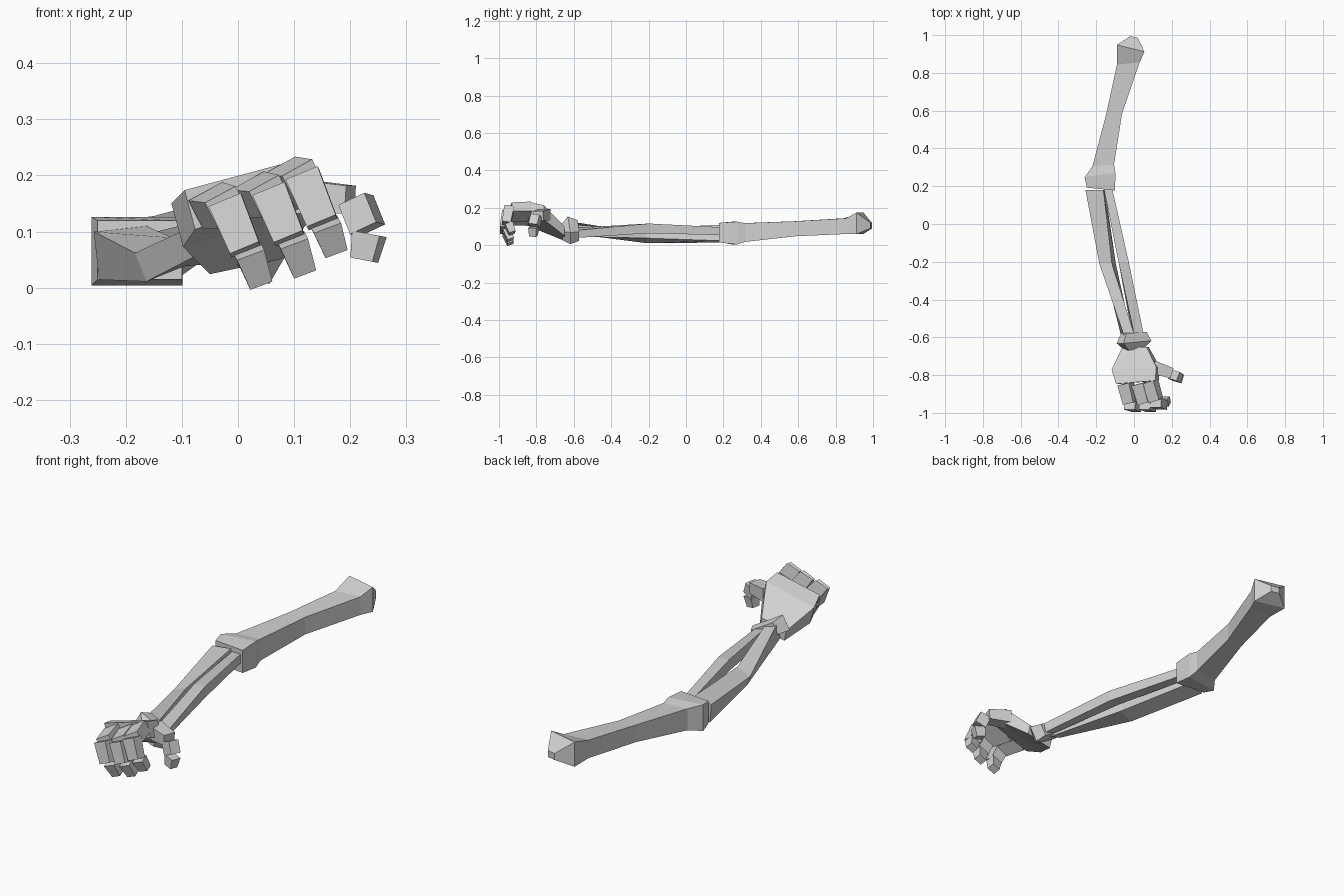
import bpy
from math import cos, sin, radians
from mathutils import Vector

if "Cube" in bpy.data.objects:
    bpy.data.objects.remove(bpy.data.objects["Cube"])

bone = bpy.data.materials.new("bone_grey")
bone.use_nodes = True
bone.diffuse_color = (0.64, 0.64, 0.64, 1)
bone.node_tree.nodes["Principled BSDF"].inputs["Base Color"].default_value = bone.diffuse_color


def skin(name, rings):
    """Join four-cornered rings into a closed, flat-shaded part."""
    verts = [v for ring in rings for v in ring]
    last = len(verts) - 4
    faces = [(0, 1, 2, 3), (last + 3, last + 2, last + 1, last)]
    for k in range(0, last, 4):
        for i in range(4):
            j = (i + 1) % 4
            faces.append((k + j, k + i, k + i + 4, k + j + 4))
    mesh = bpy.data.meshes.new(name)
    mesh.from_pydata(verts, [], faces)
    mesh.materials.append(bone)
    obj = bpy.data.objects.new(name, mesh)
    bpy.context.collection.objects.link(obj)
    return obj


def corners(centre, u, v):
    return [centre - u - v, centre + u - v, centre + u + v, centre - u + v]


def shaft(name, sections):
    """Loft sections of (x, y, z, width, height, roll, skew) along the arm, from back to front."""
    rings = []
    for x, y, z, width, height, roll, skew in sections:
        r = radians(roll)
        u = Vector((cos(r), skew, sin(r))) * width / 2
        v = Vector((-sin(r), 0, cos(r))) * height / 2
        rings.append(corners(Vector((x, y, z)), u, v))
    return skin(name, rings)


def segment(name, start, end, across, width, depth, taper=0.9):
    """Tapered box from start to end, with its width along the given direction."""
    a, b = Vector(start), Vector(end)
    axis = (b - a).normalized()
    u = Vector(across)
    u = (u - axis * u.dot(axis)).normalized()
    v = u.cross(axis)
    u, v = u * width / 2, v * depth / 2
    return skin(name, [corners(a, u, v), corners(b, u * taper, v * taper)])


# Upper arm, from the shoulder knob to the elbow block
shaft("upper_arm", [
    (0.0, 0.99, 0.105, 0.04, 0.03, 0, -0.2),
    (-0.018, 0.93, 0.117, 0.146, 0.115, 0, -0.25),
    (-0.03, 0.85, 0.102, 0.12, 0.084, 0, 0.1),
    (-0.106, 0.58, 0.088, 0.085, 0.08, 0, 0.1),
    (-0.163, 0.31, 0.068, 0.115, 0.1, 0, 0.1),
    (-0.18, 0.26, 0.065, 0.163, 0.122, 0, 0.15),
    (-0.175, 0.185, 0.067, 0.15, 0.105, 0, -0.1),
])

# Pair of forearm bones
shaft("outer_forearm", [
    (-0.205, 0.18, 0.062, 0.095, 0.086, 6, 0),
    (-0.14, -0.21, 0.05, 0.072, 0.055, 22, 0),
    (-0.03, -0.6, 0.085, 0.058, 0.065, -15, 0),
])
shaft("inner_forearm", [
    (-0.138, 0.19, 0.075, 0.044, 0.042, 0, 0),
    (-0.055, -0.2, 0.09, 0.054, 0.052, 0, 0),
    (0.022, -0.59, 0.066, 0.052, 0.042, -15, 0),
])

# Wrist collar, tilted down towards the thumb side
shaft("wrist", [
    (0.0, -0.575, 0.078, 0.125, 0.055, -30, 0.05),
    (0.0, -0.625, 0.08, 0.17, 0.072, -30, 0.08),
    (0.0, -0.665, 0.068, 0.085, 0.05, -25, 0.08),
])

# Palm, rising from the wrist to the knuckles
shaft("hand", [
    (0.008, -0.65, 0.062, 0.13, 0.05, 12, 0),
    (0.01, -0.765, 0.143, 0.245, 0.08, 15, 0.05),
    (0.018, -0.838, 0.167, 0.215, 0.072, 15, 0.08),
])

# Three curled fingers, each shifted from the first
hand_across = (0.89, 0, 0.45)
fingers = [
    ("outer", (0, 0, 0), 1.0),
    ("middle", (0.078, 0, 0.02), 1.0),
    ("inner", (0.137, 0.012, 0.048), 0.85),
]
for label, shift, length in fingers:
    s = Vector(shift)
    knuckle = Vector((-0.045, -0.845, 0.146)) + s * 0.95
    bend = Vector((-0.02, -0.948, 0.143)) + s
    top = Vector((-0.022, -0.957, 0.153)) + s
    low = Vector((0.013, -0.972, 0.068)) + s
    tip_top = low + Vector((0.006, 0.012, -0.003))
    tip_end = tip_top + Vector((0.02, 0.022, -0.056)) * length
    segment(label + "_finger_base", knuckle, bend, hand_across, 0.07, 0.058)
    segment(label + "_finger_middle", top, low, hand_across, 0.062, 0.052)
    segment(label + "_finger_tip", tip_top, tip_end, hand_across, 0.052, 0.044, 0.8)

# Thumb, reaching sideways and then bending down
thumb_across = (0.3, 1, 0)
segment("thumb_base", (0.1, -0.757, 0.163), (0.2, -0.79, 0.157), thumb_across, 0.07, 0.062, 0.8)
segment("thumb_middle", (0.21, -0.8, 0.156), (0.231, -0.812, 0.104), thumb_across, 0.05, 0.053, 1.0)
segment("thumb_tip", (0.234, -0.815, 0.096), (0.225, -0.815, 0.049), thumb_across, 0.046, 0.052, 0.8)
